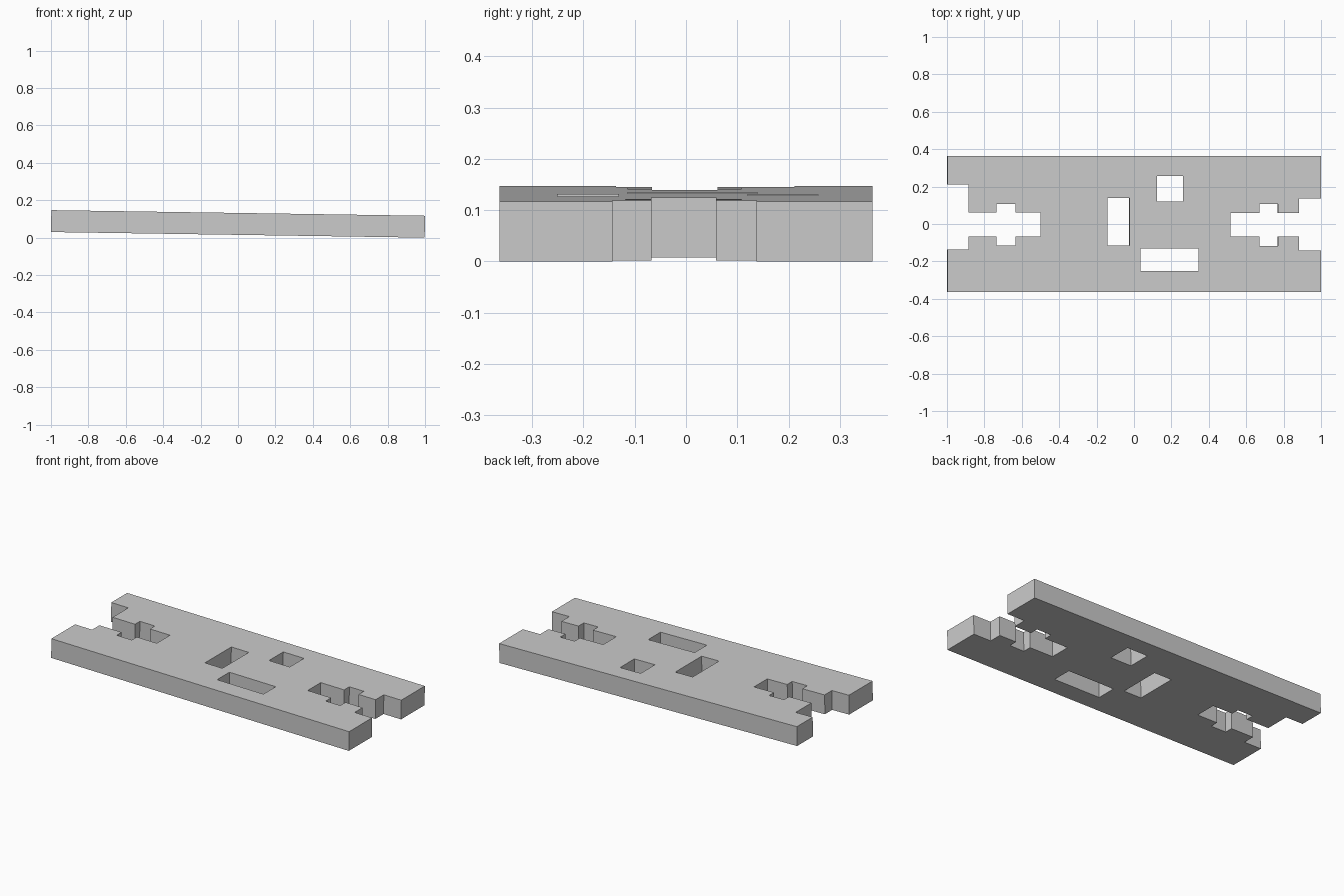
import bpy, bmesh, math

cube = bpy.data.objects.get("Cube")
if cube:
    bpy.data.objects.remove(cube, do_unlink=True)

LENGTH, HALF_WIDTH, THICK = 1.998, 0.363, 0.117
TILT = math.atan(0.03 / 2)
END = LENGTH / 2


def material(name, rgb):
    mat = bpy.data.materials.new(name)
    mat.use_nodes = True
    colour = (*rgb, 1)
    mat.diffuse_color = colour
    mat.node_tree.nodes["Principled BSDF"].inputs["Base Color"].default_value = colour
    return mat


def add_loop(curve, points):
    spline = curve.splines.new('POLY')
    spline.points.add(len(points) - 1)
    for p, (x, y) in zip(spline.points, points):
        p.co = (x, y, 0, 1)
    spline.use_cyclic_u = True


def slot_side(side, edges, mouth, slot, cross):
    """One stepped wall of an end slot, from the plate end to the slot bottom."""
    x_mouth, x_cross_out, x_cross_in, x_bottom = edges
    xs = [END, x_mouth, x_cross_out, x_cross_in, x_bottom]
    ys = [mouth, slot, cross, slot]
    wall = []
    for i, y in enumerate(ys):
        wall += [(side * xs[i], y), (side * xs[i + 1], y)]
    return wall


# Stepped slots at both ends
left_edges = (0.882, 0.768, 0.671, 0.514)
right_edges = (0.885, 0.735, 0.634, 0.5)
left_low = slot_side(1, left_edges, -0.143, -0.067, -0.118)
left_high = slot_side(1, left_edges, 0.137, 0.058, 0.108)
right_low = slot_side(-1, right_edges, -0.136, -0.066, -0.114)
right_high = slot_side(-1, right_edges, 0.211, 0.061, 0.108)

outline = [(-END, -HALF_WIDTH), (END, -HALF_WIDTH)]
outline += left_low + left_high[::-1]
outline += [(END, HALF_WIDTH), (-END, HALF_WIDTH)]
outline += right_high + right_low[::-1]

# Plate profile with three rectangular windows
curve = bpy.data.curves.new("plate_profile", 'CURVE')
curve.dimensions = '2D'
curve.fill_mode = 'BOTH'
curve.extrude = THICK / 2
add_loop(curve, outline)
for x0, x1, y0, y1 in [(-0.143, -0.026, -0.114, 0.139),
                       (0.123, 0.262, 0.12, 0.257),
                       (0.034, 0.345, -0.25, -0.132)]:
    add_loop(curve, [(x0, y0), (x1, y0), (x1, y1), (x0, y1)])

# Turn the profile into a welded solid
helper = bpy.data.objects.new("profile_helper", curve)
bpy.context.collection.objects.link(helper)
depsgraph = bpy.context.evaluated_depsgraph_get()
mesh = bpy.data.meshes.new_from_object(helper.evaluated_get(depsgraph))
bpy.data.objects.remove(helper, do_unlink=True)
bm = bmesh.new()
bm.from_mesh(mesh)
bmesh.ops.remove_doubles(bm, verts=bm.verts, dist=0.0005)
bmesh.ops.recalc_face_normals(bm, faces=bm.faces)
for face in bm.faces:
    face.smooth = False
bm.to_mesh(mesh)
bm.free()

# Slightly tilted plate
mesh.name = "slotted_plate"
plate = bpy.data.objects.new("slotted_plate", mesh)
bpy.context.collection.objects.link(plate)
plate.rotation_euler.y = TILT
plate.location.z = 0.0735
mesh.materials.clear()
mesh.materials.append(material("plain grey", (0.6, 0.6, 0.6)))
